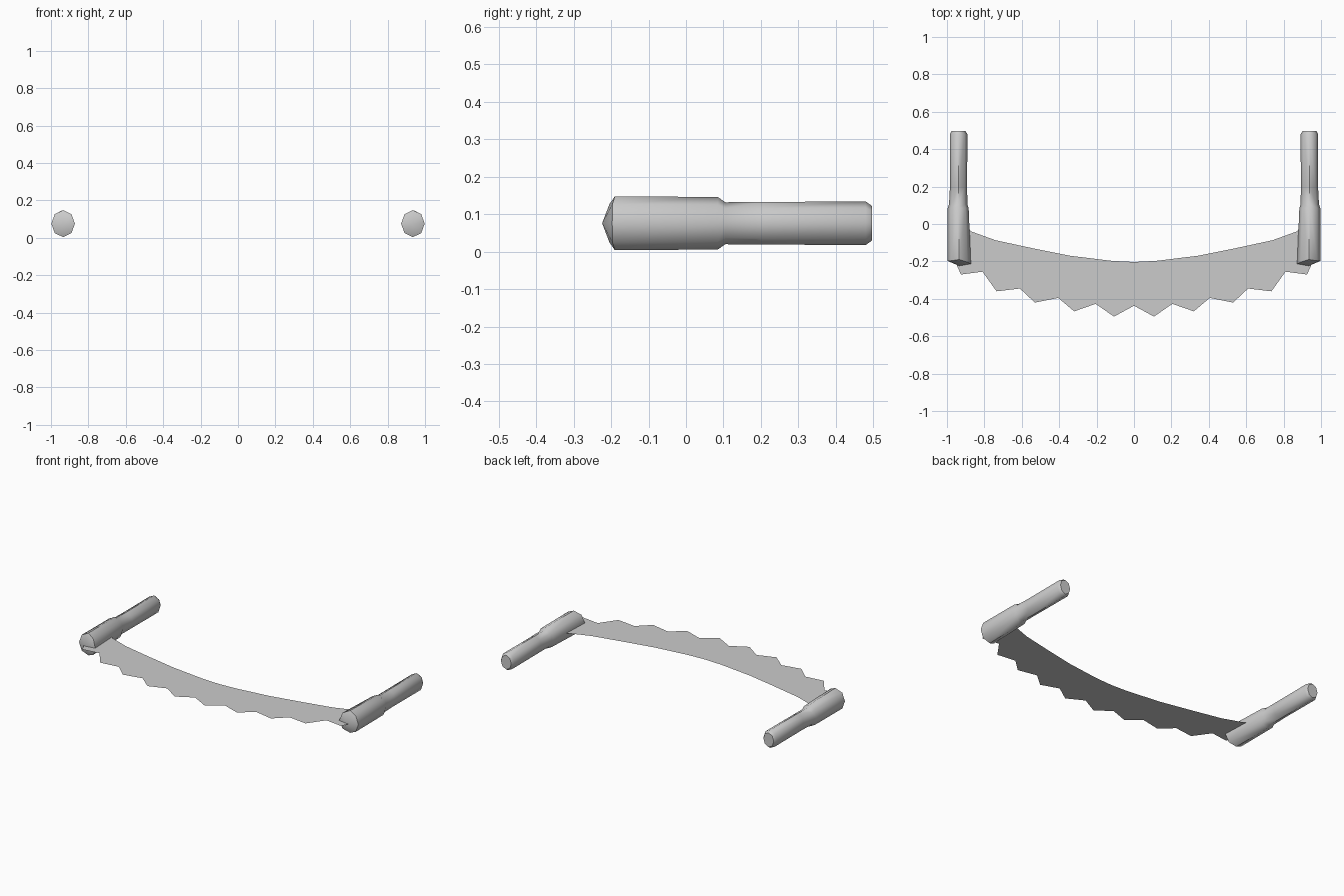
import bpy, bmesh, math

cube = bpy.data.objects.get("Cube")
if cube:
    bpy.data.objects.remove(cube, do_unlink=True)

MID_Z = 0.076

steel = bpy.data.materials.new("plain grey")
steel.use_nodes = True
grey = (0.6, 0.6, 0.6, 1)
steel.diffuse_color = grey
steel.node_tree.nodes["Principled BSDF"].inputs["Base Color"].default_value = grey


def finish(name, bm):
    """Turn a half-model bmesh into an object mirrored across x."""
    mesh = bpy.data.meshes.new(name)
    bm.to_mesh(mesh)
    bm.free()
    mesh.materials.append(steel)
    obj = bpy.data.objects.new(name, mesh)
    bpy.context.collection.objects.link(obj)
    mirror = obj.modifiers.new("Mirror", "MIRROR")
    mirror.merge_threshold = 0.0005
    return obj


# Handles: eight-sided lofts along y (y, centre x, half width, half height)
sections = [(-0.19, 0.935, 0.063, 0.072), (0.085, 0.940, 0.056, 0.070),
            (0.105, 0.940, 0.049, 0.056), (0.20, 0.938, 0.046, 0.057),
            (0.48, 0.938, 0.047, 0.058), (0.497, 0.938, 0.037, 0.046)]
SIDES = 8
bm = bmesh.new()
rings = []
for i, (y, cx, rx, rz) in enumerate(sections):
    ring = []
    for k in range(SIDES):
        a = math.tau * k / SIDES
        # the front rim bulges forward at mid height, most on the inner side
        bulge = (0.015 - 0.008 * math.cos(a)) * abs(math.cos(a)) if i == 0 else 0
        ring.append(bm.verts.new((cx + rx * math.cos(a), y - bulge,
                                  MID_Z + rz * math.sin(a))))
    rings.append(ring)
for r0, r1 in zip(rings, rings[1:]):
    for k in range(SIDES):
        n = (k + 1) % SIDES
        bm.faces.new((r0[k], r0[n], r1[n], r1[k]))
bm.faces.new(rings[-1])
# Pointed front end
tip = bm.verts.new((0.935, -0.224, MID_Z))
for k in range(SIDES):
    bm.faces.new((tip, rings[0][k], rings[0][(k + 1) % SIDES]))
bmesh.ops.recalc_face_normals(bm, faces=bm.faces)
handles = finish("handles", bm)
bpy.ops.object.select_all(action="DESELECT")
handles.select_set(True)
bpy.context.view_layer.objects.active = handles
bpy.ops.object.shade_smooth_by_angle(angle=math.radians(50))

# Blade: a flat curved sheet with a toothed front edge
back_edge = [(0, -0.203), (0.12, -0.197), (0.34, -0.17), (0.54, -0.13),
             (0.74, -0.087), (0.87, -0.04), (0.93, 0.03)]
teeth = [(0.95, -0.215), (0.925, -0.27), (0.81, -0.255), (0.735, -0.36),
         (0.61, -0.345), (0.53, -0.42), (0.405, -0.395), (0.32, -0.467),
         (0.205, -0.427), (0.107, -0.495), (0, -0.437)]
bm = bmesh.new()
outline = [bm.verts.new((x, y, MID_Z)) for x, y in back_edge + teeth]
sheet = bm.faces.new(outline)
sheet.normal_update()
if sheet.normal.z < 0:
    sheet.normal_flip()
bmesh.ops.triangulate(bm, faces=[sheet])
finish("toothed_blade", bm)
